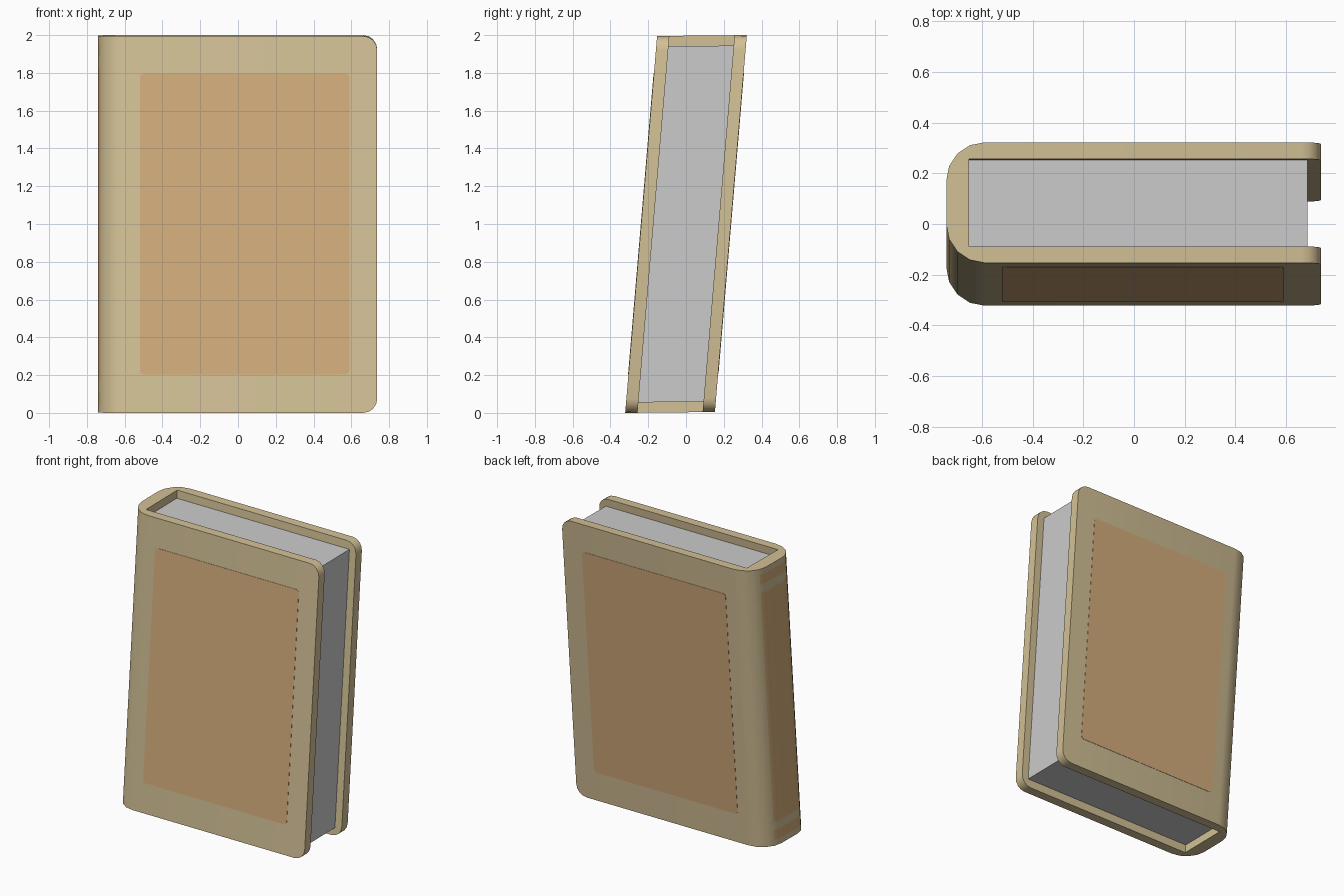
import bpy, bmesh, math
from mathutils import Matrix

if "Cube" in bpy.data.objects:
    bpy.data.objects.remove(bpy.data.objects["Cube"])

def material(name, col):
    m = bpy.data.materials.new(name)
    m.diffuse_color = (*col, 1)
    m.use_nodes = True
    m.node_tree.nodes["Principled BSDF"].inputs["Base Color"].default_value = m.diffuse_color
    return m

TAN = material("tan_cover", (0.65, 0.53, 0.305))
ORANGE = material("orange_brown_panel", (0.65, 0.415, 0.195))
GREY = material("grey_paper", (0.60, 0.60, 0.60))

# Book leans back: y follows z, with a very slight tilt of the ends
LEAN = Matrix(((1, 0, 0, 0), (0, 1, 0.0845, -0.0845),
               (0, 0.01, 0.9976, 0.0024), (0, 0, 0, 1)))

def finish(name, bm, mats, smooth=False):
    bmesh.ops.recalc_face_normals(bm, faces=bm.faces)
    bm.transform(LEAN)
    me = bpy.data.meshes.new(name)
    bm.to_mesh(me)
    bm.free()
    for m in mats:
        me.materials.append(m)
    ob = bpy.data.objects.new(name, me)
    bpy.context.collection.objects.link(ob)
    if smooth:
        bpy.ops.object.select_all(action='DESELECT')
        ob.select_set(True)
        bpy.context.view_layer.objects.active = ob
        bpy.ops.object.shade_smooth_by_angle(angle=math.radians(30))
    return ob

def box(x0, x1, y0, y1, z0, z1):
    bm = bmesh.new()
    bmesh.ops.create_cube(bm, size=1)
    bm.transform(Matrix.Translation(((x0 + x1) / 2, (y0 + y1) / 2, (z0 + z1) / 2))
                 @ Matrix.Diagonal((x1 - x0, y1 - y0, z1 - z0, 1)))
    return bm

def round_corners(bm, radius, segs, xmin=-9):
    """Bevel the edges that run along y and lie beyond xmin."""
    es = [e for e in bm.edges
          if abs(e.verts[0].co.x - e.verts[1].co.x) < 1e-5
          and abs(e.verts[0].co.z - e.verts[1].co.z) < 1e-5
          and min(v.co.x for v in e.verts) > xmin]
    bmesh.ops.bevel(bm, geom=es, offset=radius, segments=segs, profile=0.5,
                    affect='EDGES', clamp_overlap=True)

# Cover: C-shaped profile with rounded spine, extruded upwards
T, IN, R = 0.2375, 0.1725, 0.15
half = [(0.737, IN), (0.737, T)]
for i in range(5):
    a = math.radians(90 + 22.5 * i)
    half.append((-0.59 + R * math.cos(a), T - R + R * math.sin(a)))
half.insert(0, (-0.65, IN))
profile = half + [(x, -y) for x, y in reversed(half)]
bm = bmesh.new()
base = bm.faces.new([bm.verts.new((x, y, 0)) for x, y in profile])
ext = bmesh.ops.extrude_face_region(bm, geom=[base])
for v in ext["geom"]:
    if isinstance(v, bmesh.types.BMVert):
        v.co.z = 2
bm.normal_update()

def on_spine(f):
    c = f.calc_center_median()
    return c.x < -0.725 and abs(c.y) < 0.143

# Spine strips: cut the spine faces across and colour by height
for z in (0.04, 0.11, 0.17, 1.83, 1.89, 1.96):
    fs = [f for f in bm.faces if on_spine(f)]
    geom = fs + list({e for f in fs for e in f.edges}) + list({v for f in fs for v in f.verts})
    bmesh.ops.bisect_plane(bm, geom=geom, plane_co=(0, 0, z), plane_no=(0, 0, 1))
for f in bm.faces:
    d = abs(f.calc_center_median().z - 1)
    if on_spine(f) and (d < 0.83 or 0.89 < d < 0.96):
        f.material_index = 1
round_corners(bm, 0.075, 4, 0.7)
finish("cover", bm, [TAN, ORANGE], True)

# Page block
finish("pages", box(-0.65, 0.685, -IN, IN, 0.055, 1.945), [GREY])

# Coloured panels on both covers
for name, s in (("front_panel", -1), ("back_panel", 1)):
    bm = box(-0.52, 0.59, s * T - 0.002, s * T + 0.002, 0.205, 1.80)
    round_corners(bm, 0.02, 3)
    finish(name, bm, [ORANGE])
